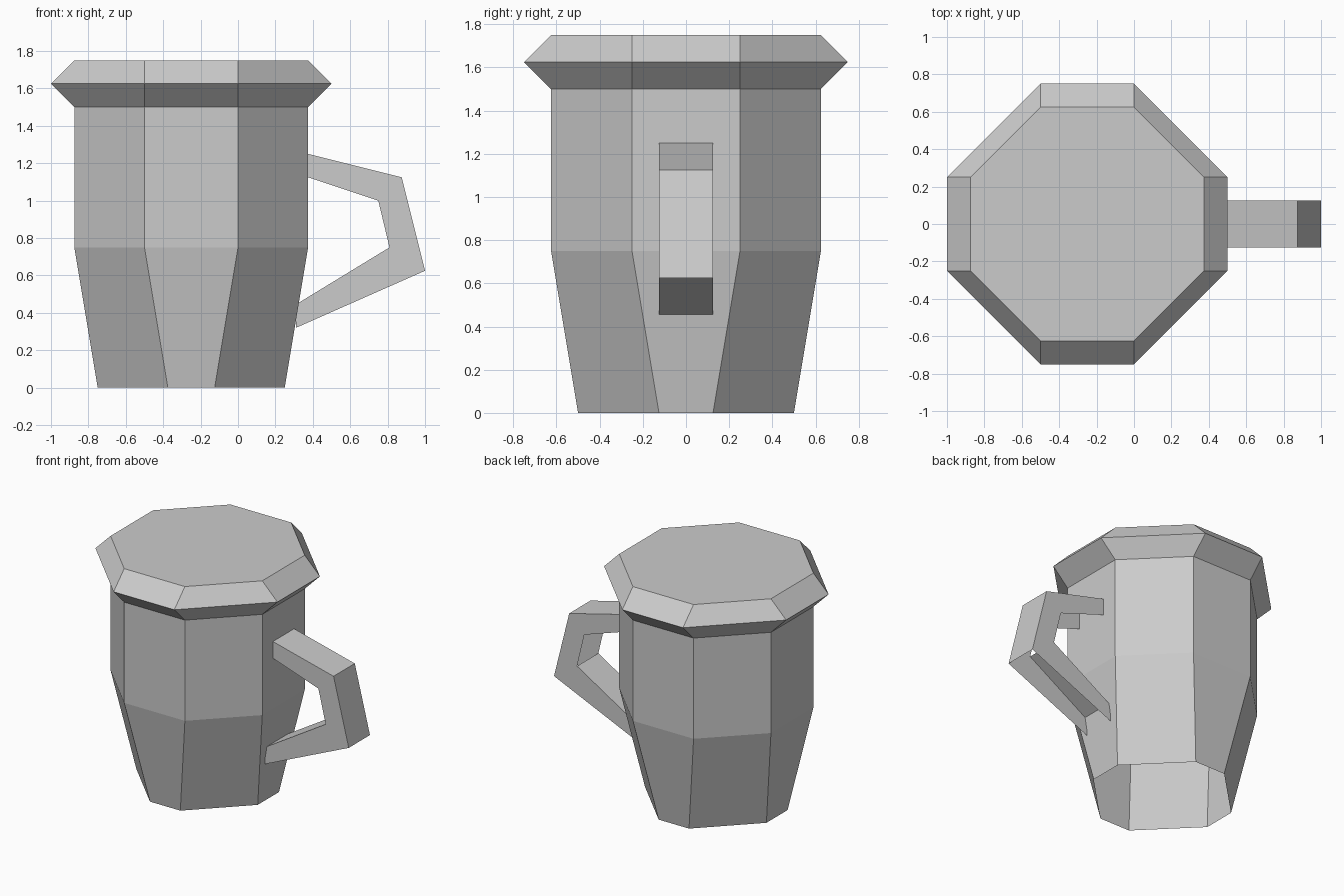
import bpy

old = bpy.data.objects.get("Cube")
if old:
    bpy.data.objects.remove(old, do_unlink=True)

grey = bpy.data.materials.new("plain_grey")
grey.use_nodes = True
colour = (0.6, 0.6, 0.6, 1)
grey.diffuse_color = colour
grey.node_tree.nodes["Principled BSDF"].inputs["Base Color"].default_value = colour

CENTRE_X = -0.25


def add_object(name, verts, faces):
    mesh = bpy.data.meshes.new(name)
    mesh.from_pydata(verts, [], faces)
    mesh.materials.append(grey)
    obj = bpy.data.objects.new(name, mesh)
    bpy.context.collection.objects.link(obj)
    return obj


def octagon(half, side, z):
    """Counter-clockwise ring: half is the half width, side half a flat side."""
    ring = [(half, -side), (half, side), (side, half), (-side, half),
            (-half, side), (-half, -side), (-side, -half), (side, -half)]
    return [(x + CENTRE_X, y, z) for x, y in ring]


def loft(name, rings, cap_top=False):
    verts = [v for ring in rings for v in octagon(*ring)]
    faces = []
    for r in range(len(rings) - 1):
        for i in range(8):
            a, b = r * 8 + i, r * 8 + (i + 1) % 8
            faces.append((a, b, b + 8, a + 8))
    if cap_top:
        faces.append(tuple(range(len(verts) - 8, len(verts))))
    return add_object(name, verts, faces)


# Tapered body, open underneath
loft("mug_body", [(0.5, 0.125, 0), (0.625, 0.25, 0.75), (0.625, 0.25, 1.5)])

# Flared rim with a flat closed top
loft("mug_lid", [(0.625, 0.25, 1.5), (0.75, 0.25, 1.625), (0.625, 0.25, 1.75)],
     cap_top=True)

# Angular handle: two side plates joined by the upward-facing strips only
outer = [(0.375, 1.25), (0.875, 1.125), (1.0, 0.625), (0.31, 0.32)]
inner = [(0.375, 1.125), (0.75, 1.0), (0.81, 0.75), (0.31, 0.445)]
verts = [(x, y, z) for y in (-0.125, 0.125) for x, z in outer + inner]
faces = []
for i in range(3):
    faces.append((i, i + 4, i + 5, i + 1))          # front side
    faces.append((i + 8, i + 9, i + 13, i + 12))    # back side
for i in (0, 1):
    faces.append((i, i + 1, i + 9, i + 8))          # top and outer strips
faces.append((6, 7, 15, 14))                        # top of the lower arm
add_object("handle", verts, faces)
